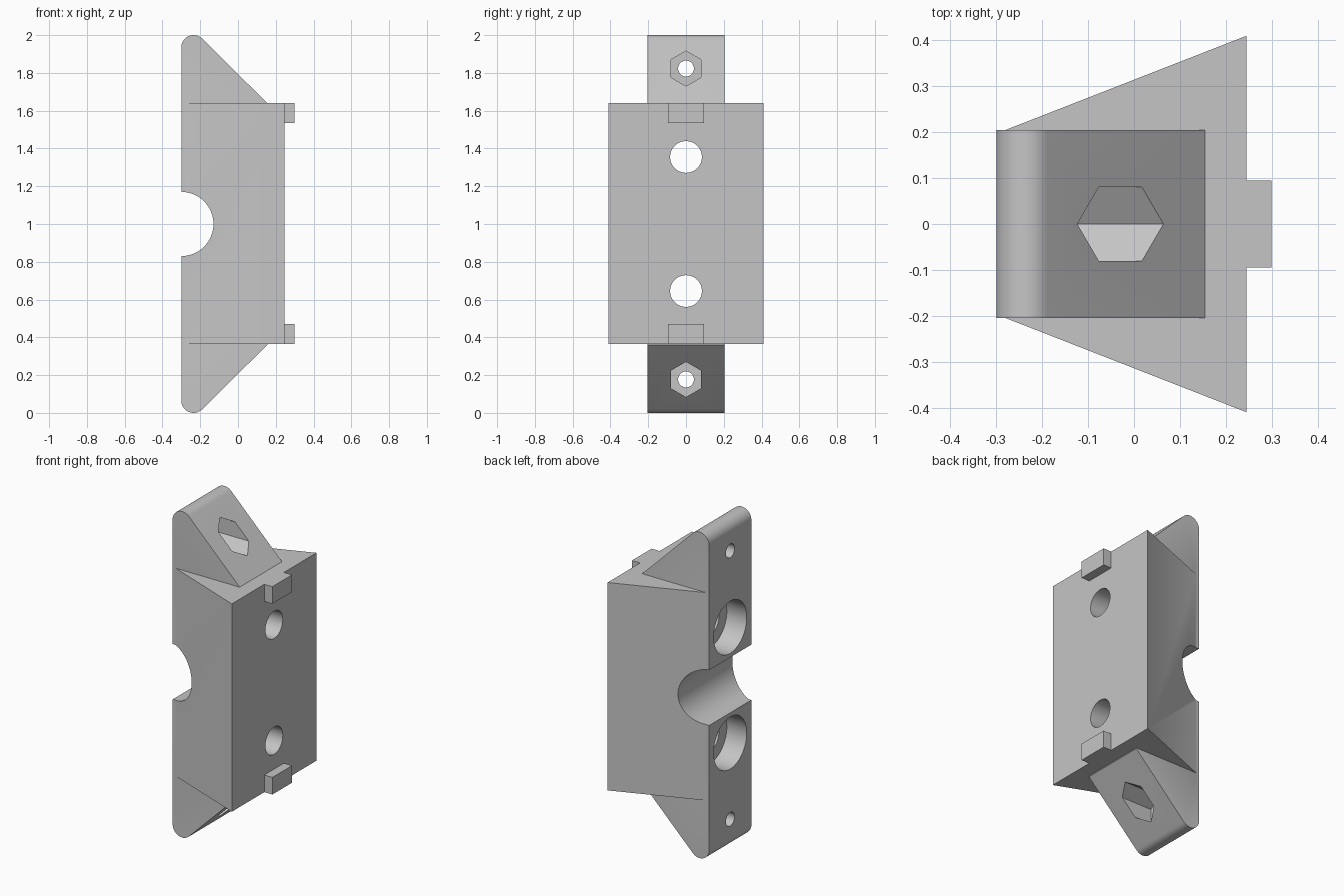
import bpy, bmesh, math
from mathutils import Vector

cube = bpy.data.objects.get("Cube")
if cube:
    bpy.data.objects.remove(cube, do_unlink=True)

grey = bpy.data.materials.new("plain grey")
grey.use_nodes = True
COLOUR = (0.56, 0.56, 0.56, 1)
grey.diffuse_color = COLOUR
grey.node_tree.nodes["Principled BSDF"].inputs["Base Color"].default_value = COLOUR


def prism(name, points, direction):
    """Extrude a closed 3D outline along a direction."""
    bm = bmesh.new()
    face = bm.faces.new([bm.verts.new(p) for p in points])
    ext = bmesh.ops.extrude_face_region(bm, geom=[face])
    moved = [g for g in ext["geom"] if isinstance(g, bmesh.types.BMVert)]
    bmesh.ops.translate(bm, verts=moved, vec=Vector(direction))
    bmesh.ops.recalc_face_normals(bm, faces=bm.faces)
    mesh = bpy.data.meshes.new(name)
    bm.to_mesh(mesh)
    bm.free()
    mesh.materials.append(grey)
    obj = bpy.data.objects.new(name, mesh)
    bpy.context.collection.objects.link(obj)
    return obj


def arc(cx, cz, r, start, end, n):
    steps = [math.radians(start + (end - start) * i / n) for i in range(n + 1)]
    return [(cx + r * math.cos(a), cz + r * math.sin(a)) for a in steps]


def bore(name, z, r, x0, x1, sides=64):
    """Cutter along x; a corner points up."""
    ring = arc(0, z, r, 90, 450, sides)[:-1]
    return prism(name, [(x0, y, h) for y, h in ring], (x1 - x0, 0, 0))


def combine(target, tool, operation):
    mod = target.modifiers.new("combine", 'BOOLEAN')
    mod.operation = operation
    mod.solver = 'EXACT'
    mod.object = tool
    bpy.context.view_layer.objects.active = target
    bpy.ops.object.modifier_apply(modifier=mod.name)
    bpy.data.objects.remove(tool, do_unlink=True)


BACK, FACE = -0.3, 0.245
LOW, HIGH = 0.365, 1.64

# Wedge-shaped main block
plan = [(BACK, -0.197), (FACE, -0.41), (FACE, 0.41), (BACK, 0.197)]
block = prism("clamp_block", [(x, y, LOW) for x, y in plan], (0, 0, HIGH - LOW))

# Full-height bar with rounded, sloping ears at both ends
upper = [(0.155, HIGH)] + arc(-0.235, 1.935, 0.065, 45, 180, 18)
side = upper + [(x, 2 - z) for x, z in reversed(upper)]
bar = prism("mounting_ears", [(x, -0.205, z) for x, z in side], (0, 0.41, 0))
combine(block, bar, 'UNION')

# Locating lugs on the wide face
for bottom in (HIGH - 0.105, LOW):
    outline = [(0.2, -0.095, bottom), (0.3, -0.095, bottom),
               (0.3, 0.095, bottom), (0.2, 0.095, bottom)]
    combine(block, prism("lug", outline, (0, 0, 0.105)), 'UNION')

# Half-round channel across the narrow face
channel = arc(BACK, 1, 0.17, 0, 360, 64)[:-1]
combine(block, prism("channel", [(x, -0.6, z) for x, z in channel], (0, 1.2, 0)), 'DIFFERENCE')

# Counterbored bolt holes, ear holes and hexagonal nut pockets
for s in (1, -1):
    bolt, ear = 1 + s * 0.355, 1 + s * 0.823
    for tool in (bore("bolt_hole", bolt, 0.084, -0.5, 0.5),
                 bore("counterbore", bolt, 0.16, -0.5, -0.165),
                 bore("ear_hole", ear, 0.042, -0.5, 0.5, 32),
                 bore("nut_pocket", ear, 0.093, -0.19, 0.5, 6)):
        combine(block, tool, 'DIFFERENCE')

bpy.ops.object.select_all(action='DESELECT')
block.select_set(True)
bpy.context.view_layer.objects.active = block
bpy.ops.object.shade_smooth_by_angle(angle=math.radians(25))
